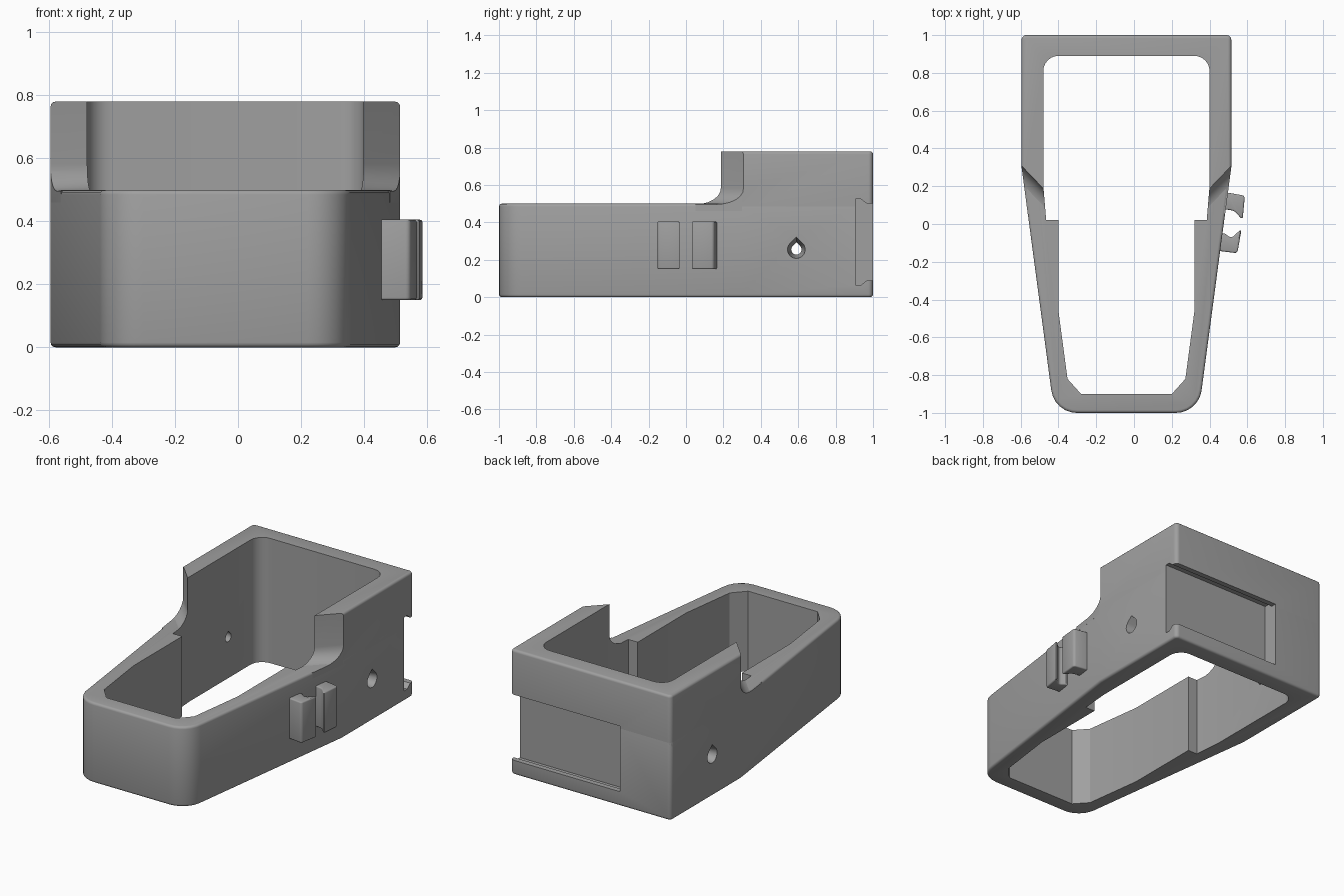
import bpy, bmesh, math
from mathutils import Matrix, Vector

if "Cube" in bpy.data.objects:
    bpy.data.objects.remove(bpy.data.objects["Cube"], do_unlink=True)

CX = -0.04  # symmetry line of the frame
SIDE = Matrix(((0, 0, 1, 0), (1, 0, 0, 0), (0, 1, 0, 0), (0, 0, 0, 1)))  # profile in y-z

grey = bpy.data.materials.new("plain grey")
grey.use_nodes = True
grey.diffuse_color = (0.35, 0.35, 0.35, 1)
for node in grey.node_tree.nodes:
    if node.type == "BSDF_PRINCIPLED":
        node.inputs["Base Color"].default_value = grey.diffuse_color


def rounded(points, steps=6):
    """Turn (x, y, cut) corners into an outline; cut is the tangent length of the arc."""
    out = []
    for i, p in enumerate(points):
        c = Vector(p[:2])
        if len(p) < 3:
            out.append(c)
            continue
        a = (Vector(points[i - 1][:2]) - c).normalized()
        b = (Vector(points[(i + 1) % len(points)][:2]) - c).normalized()
        w = math.sin(a.angle(b) / 2)
        for k in range(steps + 1):
            t = k / steps
            q0, q1, q2 = (1 - t) ** 2, 2 * w * t * (1 - t), t * t
            out.append(c + (a * q0 + b * q2) * p[2] / (q0 + q1 + q2))
    return out


def mirrored(half):
    """Close a half outline (given from rear to front) around the symmetry line."""
    right = [(CX + p[0], *p[1:]) for p in half]
    left = [(CX - p[0], *p[1:]) for p in half]
    return rounded(right + left[::-1])


def prism(name, outline, z0, z1, matrix=Matrix(), scale=(1, 1), rims=(), rim=0.015):
    bm = bmesh.new()
    rings = [[bm.verts.new((p[0] * s, p[1] * s, z)) for p in outline]
             for z, s in zip((z0, z1), scale)]
    low, top = rings
    bm.faces.new(low)
    bm.faces.new(top)
    n = len(outline)
    for i in range(n):
        j = (i + 1) % n
        bm.faces.new((low[i], low[j], top[j], top[i]))
    bmesh.ops.recalc_face_normals(bm, faces=bm.faces)
    edges = [e for e in bm.edges
             if any(all(abs(v.co.z - z) < 1e-5 for v in e.verts) for z in rims)]
    if edges:
        bmesh.ops.bevel(bm, geom=edges, offset=rim, segments=3, profile=0.5,
                        affect="EDGES", clamp_overlap=False)
    bm.transform(matrix)
    mesh = bpy.data.meshes.new(name)
    bm.to_mesh(mesh)
    bm.free()
    mesh.materials.append(grey)
    obj = bpy.data.objects.new(name, mesh)
    bpy.context.collection.objects.link(obj)
    return obj


def finish(obj, cutters=()):
    bpy.ops.object.select_all(action="DESELECT")
    obj.select_set(True)
    bpy.context.view_layer.objects.active = obj
    for cutter in cutters:
        mod = obj.modifiers.new(cutter.name, "BOOLEAN")
        mod.operation = "DIFFERENCE"
        mod.solver = "EXACT"
        mod.object = cutter
        bpy.ops.object.modifier_apply(modifier=mod.name)
    bpy.ops.object.shade_smooth_by_angle(angle=math.radians(32))


# Low tapered frame and the taller collar around its rear
frame = prism("lower_frame", mirrored([(0.555, 1, 0.025), (0.555, 0.3), (0.382, -1, 0.12)]),
              0, 0.5, rims=(0, 0.5))
collar = prism("rear_collar", mirrored([(0.555, 1, 0.025), (0.555, 0.3), (0.522, 0.05)]),
               0.46, 0.78, rims=(0.78,))

# Opening through the whole frame, with a step at mid length
opening = prism("opening_cutter", mirrored([
    (0.44, 0.89, 0.08), (0.44, 0.2), (0.425, 0.02), (0.36, 0.02),
    (0.36, -0.46), (0.312, -0.82), (0.24, -0.9)]), -0.1, 1)

# Dovetail slide pocket in the back, open towards one side
pocket = prism("pocket_cutter", [
    (0.906, 0.065), (0.935, 0.065), (0.967, 0.09), (1.1, 0.09),
    (1.1, 0.5), (0.967, 0.5), (0.935, 0.525), (0.906, 0.525)], -0.245, 1, SIDE)

# Tapered teardrop holes in both side walls
drop = [(math.cos(a), math.sin(a)) for a in
        (math.radians(135 + 270 * k / 18) for k in range(19))] + [(0, 1.41)]
holes, notches = [], []
for s in (1, -1):
    ends = [(0.42, 0.024), (0.57, 0.05)]
    z, r = zip(*[(s * e[0], e[1]) for e in ends][::s])
    holes.append(prism("hole_cutter", drop, *z,
                       Matrix.Translation((CX, 0.59, 0.255)) @ SIDE, scale=r))

    # Slanted, filleted front ends of the collar arms
    n = Vector((-0.72 * s, 0.69, 0)).normalized()
    up = Vector((0, 0, 1))
    turn = Matrix((n, up, n.cross(up))).transposed().to_4x4()
    place = Matrix.Translation((CX + 0.5 * s, 0.25, 0)) @ turn
    profile = rounded([(0, 1), (0, 0.497, 0.085), (-0.6, 0.497), (-0.6, 1)])
    notches.append(prism("notch_cutter", profile, -0.4, 0.4, place))

finish(frame, [opening, pocket] + holes)
finish(collar, notches + [opening, pocket])
for cutter in [opening, pocket] + holes + notches:
    bpy.data.objects.remove(cutter, do_unlink=True)

# Pair of hooked cable clips on one side
clips = {
    "rear_clip": [(0.46, 0.165), (0.50, 0.165), (0.587, 0.15, 0.015), (0.575, 0.022, 0.015),
                  (0.53, 0.07, 0.015), (0.50, 0.075), (0.46, 0.08)],
    "front_clip": [(0.43, -0.14), (0.47, -0.145), (0.547, -0.155, 0.015), (0.57, -0.025, 0.015),
                   (0.515, -0.075, 0.015), (0.48, -0.05), (0.43, -0.05)],
}
for name, outline in clips.items():
    finish(prism(name, rounded(outline, 3), 0.15, 0.405, rims=(0.15, 0.405), rim=0.008))
